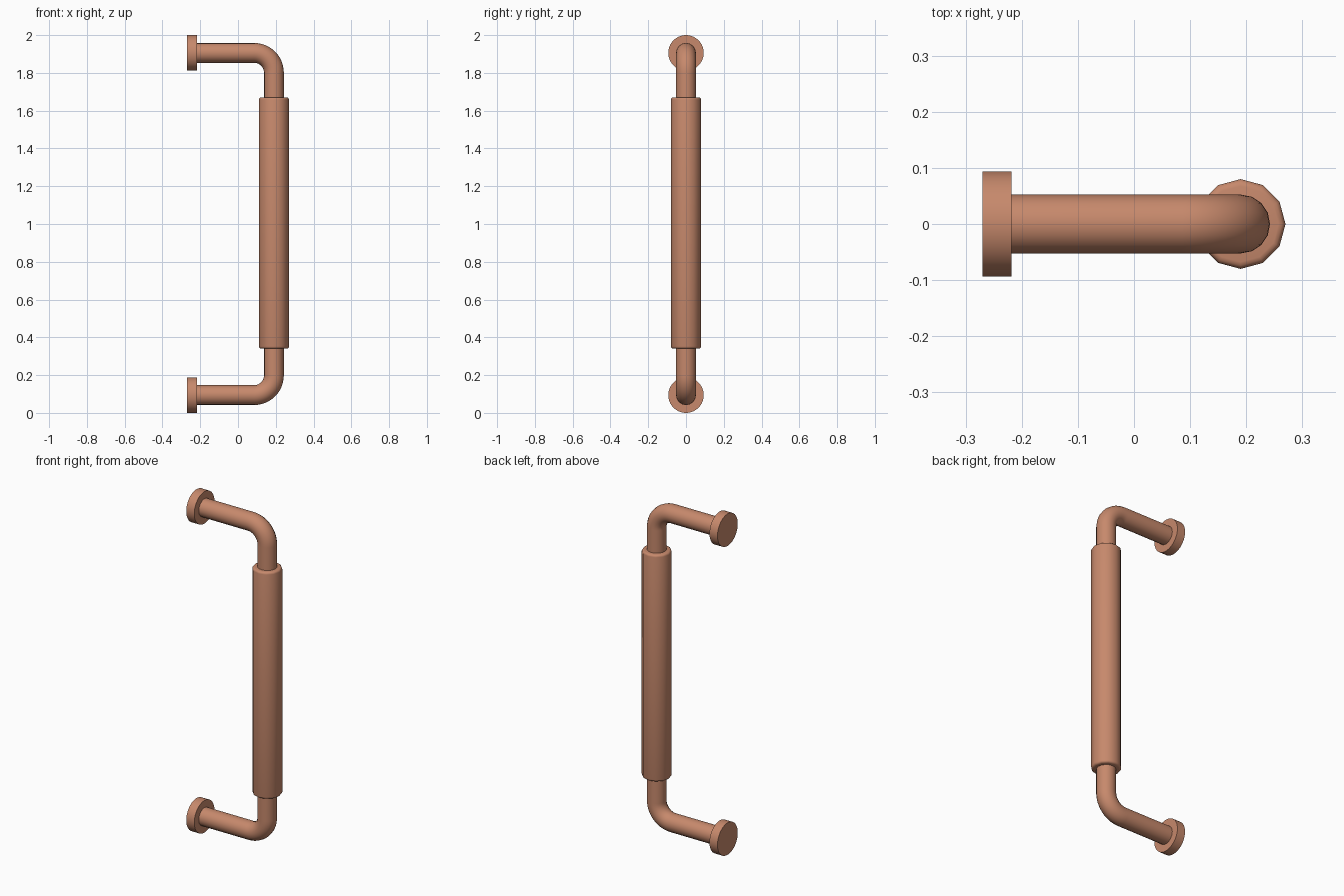
import bpy
from math import sin, cos, pi, radians
from mathutils import Vector

cube = bpy.data.objects.get("Cube")
if cube:
    bpy.data.objects.remove(cube, do_unlink=True)

# Single copper finish
COLOR = (0.57, 0.25, 0.15, 1)
copper = bpy.data.materials.new("copper")
copper.use_nodes = True
copper.diffuse_color = COLOR
copper.node_tree.nodes["Principled BSDF"].inputs["Base Color"].default_value = COLOR

GRIP_X = 0.19      # axis of the upright
WALL_X = -0.27     # back of the mounting plates
ARM_Z = 0.094      # height of the lower arm
TOP_Z = 2 - ARM_Z  # height of the upper arm
TUBE_R = 0.0525
BEND_R = 0.105


def finish(obj, name, angle=40):
    obj.name = name
    obj.data.name = name
    obj.data.materials.clear()
    obj.data.materials.append(copper)
    bpy.ops.object.select_all(action='DESELECT')
    obj.select_set(True)
    bpy.context.view_layer.objects.active = obj
    bpy.ops.object.shade_smooth_by_angle(angle=radians(angle))


def cylinder(name, radius, depth, location, sides, rotation=(0, 0, 0), bevel=0):
    bpy.ops.mesh.primitive_cylinder_add(vertices=sides, radius=radius, depth=depth,
                                        location=location, rotation=rotation)
    obj = bpy.context.object
    if bevel:
        mod = obj.modifiers.new("rounded_rim", 'BEVEL')
        mod.width = bevel
        mod.segments = 3
        mod.limit_method = 'ANGLE'
        mod.angle_limit = radians(60)
        bpy.ops.object.modifier_apply(modifier=mod.name)
    finish(obj, name)


# Bent tube: lower arm, upright and upper arm in one sweep
def elbow(z, start):
    for i in range(13):
        a = start + pi / 2 * i / 12
        yield Vector((GRIP_X - BEND_R + BEND_R * cos(a), 0, z + BEND_R * sin(a)))


path = [Vector((WALL_X + 0.03, 0, ARM_Z)),
        *elbow(ARM_Z + BEND_R, -pi / 2),
        *elbow(TOP_Z - BEND_R, 0),
        Vector((WALL_X + 0.03, 0, TOP_Z))]
curve = bpy.data.curves.new("bent_tube", 'CURVE')
curve.dimensions = '3D'
curve.bevel_depth = TUBE_R
curve.bevel_resolution = 6
curve.use_fill_caps = True
spline = curve.splines.new('POLY')
spline.points.add(len(path) - 1)
for point, co in zip(spline.points, path):
    point.co = (*co, 1)
tube = bpy.data.objects.new("bent_tube", curve)
bpy.context.collection.objects.link(tube)
bpy.ops.object.select_all(action='DESELECT')
tube.select_set(True)
bpy.context.view_layer.objects.active = tube
bpy.ops.object.convert(target='MESH')
finish(bpy.context.object, "bent_tube")

# Thick grip sleeve with softened rims
cylinder("grip_sleeve", 0.08, 1.33, (GRIP_X, 0, 1.005), 12, bevel=0.012)

# Round mounting plates
for name, z in (("lower_mounting_plate", ARM_Z), ("upper_mounting_plate", TOP_Z)):
    cylinder(name, 0.094, 0.052, (WALL_X + 0.026, 0, z), 40, rotation=(0, pi / 2, 0))
